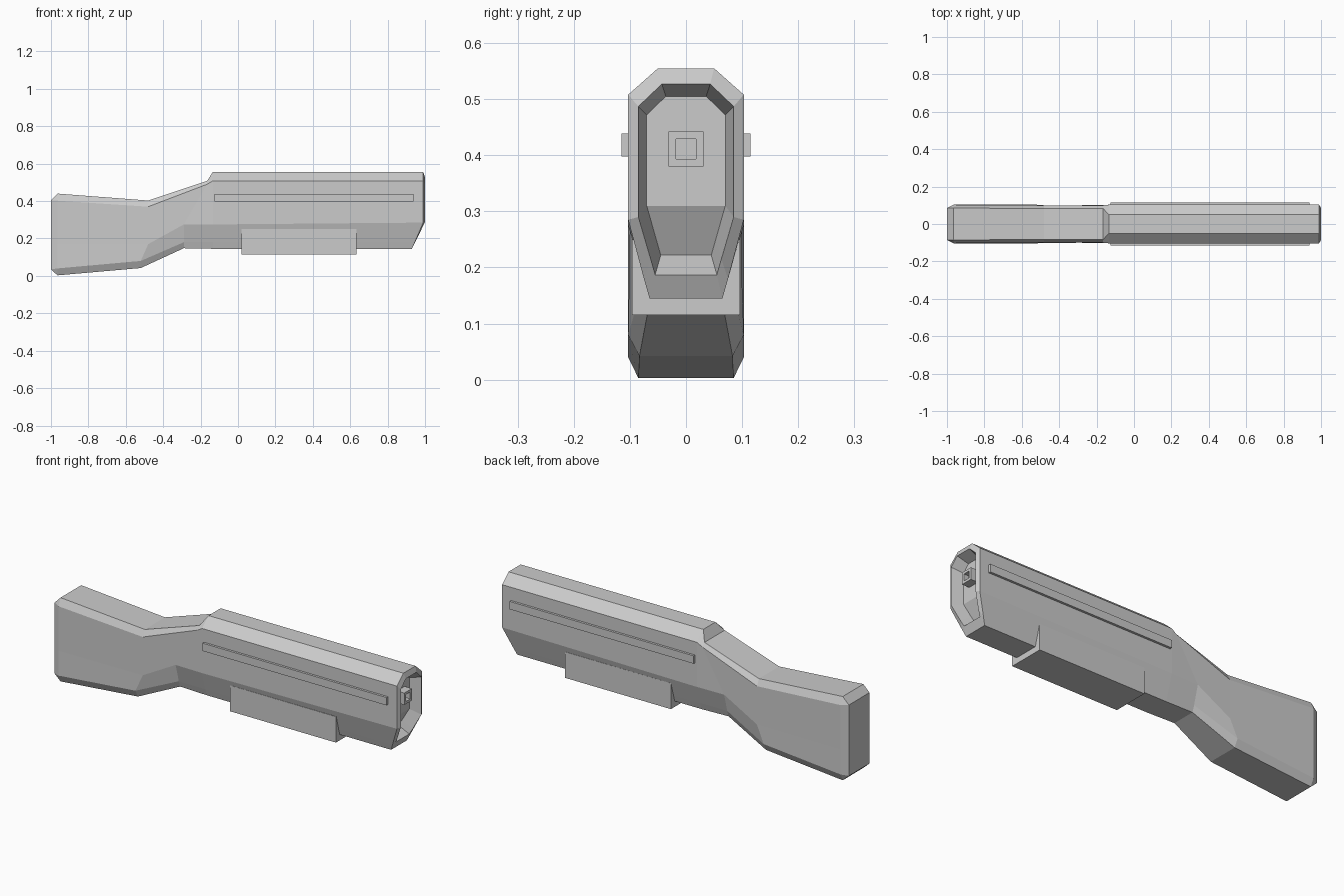
import bpy, bmesh

if "Cube" in bpy.data.objects:
    bpy.data.objects.remove(bpy.data.objects["Cube"])


def make_object(name, bm):
    bmesh.ops.remove_doubles(bm, verts=bm.verts, dist=0.0003)
    bmesh.ops.recalc_face_normals(bm, faces=bm.faces)
    mesh = bpy.data.meshes.new(name)
    bm.to_mesh(mesh)
    bm.free()
    ob = bpy.data.objects.new(name, mesh)
    bpy.context.collection.objects.link(ob)
    return ob


def bridge(bm, a, b):
    n = len(a)
    for i in range(n):
        j = (i + 1) % n
        bm.faces.new((a[i], a[j], b[j], b[i]))


def box(name, x, y, z):
    bm = bmesh.new()
    bmesh.ops.create_cube(bm, size=1)
    for v in bm.verts:
        v.co = [lo + (c + 0.5) * (hi - lo) for c, (lo, hi) in zip(v.co, (x, y, z))]
    return make_object(name, bm)


# Half sections (x, half width, z) from top edge to bottom edge, butt to muzzle
sections = [
    # butt plate and stock
    [(-1, .085, .405), (-1, .085, .405), (-1, .085, .17), (-1, .085, .035), (-1, .085, .035)],
    [(-.965, .085, .44), (-.965, .103, .402), (-.965, .103, .17), (-.965, .103, .04), (-.965, .085, .003)],
    # start and end of the neck
    [(-.48, .083, .403), (-.48, .1, .37), (-.48, .1, .17), (-.52, .103, .08), (-.52, .083, .042)],
    [(-.165, .083, .508), (-.165, .1, .49), (-.29, .1, .275), (-.29, .074, .18), (-.29, .063, .148)],
    # receiver
    [(-.135, .05, .555), (-.135, .103, .508), (-.135, .103, .275), (-.135, .075, .18), (-.135, .065, .145)],
    [(.99, .05, .555), (.99, .103, .508), (.99, .103, .285), (.945, .075, .18), (.93, .065, .145)],
    # muzzle rim and recess
    [(1, .043, .527), (1, .085, .487), (1, .085, .29), (.965, .063, .215), (.95, .055, .187)],
    [(.94, .036, .505), (.94, .07, .472), (.94, .07, .31), (.91, .053, .25), (.895, .045, .222)],
]
bm = bmesh.new()
rings = []
for sec in sections:
    pts = sec + [(x, -y, z) for x, y, z in reversed(sec)]
    rings.append([bm.verts.new(p) for p in pts])
for a, b in zip(rings, rings[1:]):
    bridge(bm, a, b)
bm.faces.new(rings[0])
last = rings[-1]
bm.faces.new(last[0:3] + last[7:10])
bm.faces.new(last[2:8])
make_object("stock_and_receiver", bm)

# Square barrel with a hollow bore
bm = bmesh.new()
loops = []
for x, r in ((.935, .031), (.982, .031), (.982, .018), (.955, .018)):
    loops.append([bm.verts.new((x, s * r, .411 + t * r))
                  for s, t in ((-1, -1), (1, -1), (1, 1), (-1, 1))])
for a, b in zip(loops, loops[1:]):
    bridge(bm, a, b)
bm.faces.new(loops[0])
bm.faces.new(loops[-1])
make_object("barrel", bm)

# Side rails
for name, s in (("rail_left", 1), ("rail_right", -1)):
    box(name, (-.125, .938), sorted((s * .09, s * .115)), (.398, .439))

# Sliding fore grip
box("fore_grip", (.02, .633), (-.096, .096), (.115, .25))
